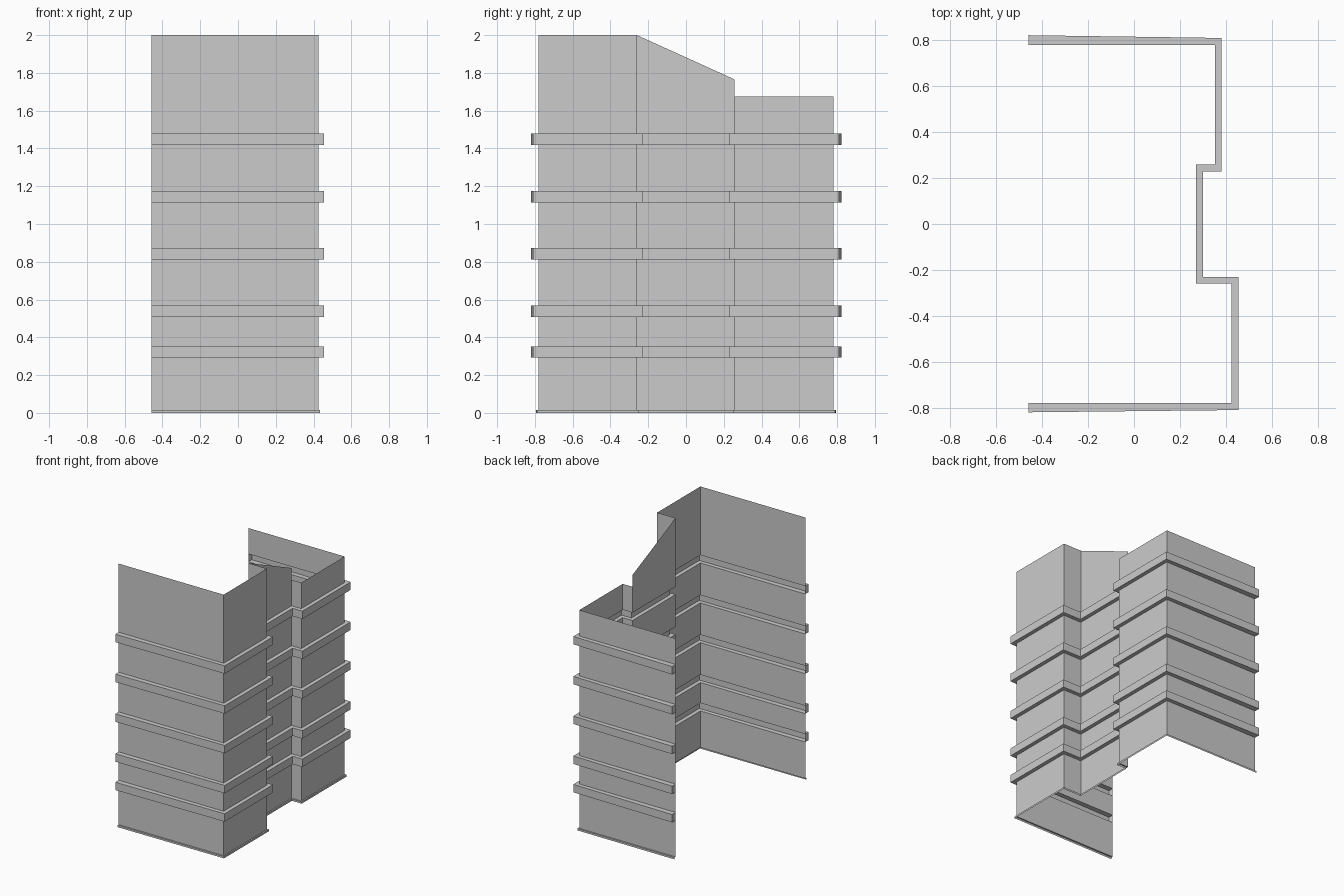
import bpy, bmesh
from mathutils import Vector

if "Cube" in bpy.data.objects:
    bpy.data.objects.remove(bpy.data.objects["Cube"])

# Plan of the facade, walked so that the outside is on the right
PLAN = [Vector(p) for p in [(-0.459, -0.78), (0.425, -0.78), (0.425, -0.26), (0.27, -0.26),
                            (0.27, 0.258), (0.352, 0.258), (0.352, 0.78), (-0.459, 0.78)]]
# Top height at the start and end of each wall
TOPS = [(2, 2), (2, 2), (2, 2), (2, 1.765), (1.675, 1.675), (1.675, 1.675), (1.675, 1.675)]
LEDGES = [(0.292, 0.352), (0.508, 0.568), (0.812, 0.872), (1.114, 1.174), (1.418, 1.478)]
BASE_TOP = 0.014
DEPTH = 0.03
SEGMENTS = range(len(PLAN) - 1)


def outward(a, b):
    d = (b - a).normalized()
    return Vector((d.y, -d.x))


def offset_plan(dist):
    """Mitred offset; the free ends stand out slightly further."""
    normals = [outward(PLAN[i], PLAN[i + 1]) for i in SEGMENTS]
    inner = [PLAN[i] + (normals[i - 1] + normals[i]) * dist for i in range(1, len(PLAN) - 1)]
    return [PLAN[0] + normals[0] * dist * 1.33, *inner, PLAN[-1] + normals[-1] * dist * 1.4]


def finish(name, quads):
    bm = bmesh.new()
    for q in quads:
        bm.faces.new([bm.verts.new(p) for p in q])
    bmesh.ops.remove_doubles(bm, verts=bm.verts, dist=0.0005)
    mesh = bpy.data.meshes.new(name)
    bm.to_mesh(mesh)
    bm.free()
    bpy.context.collection.objects.link(bpy.data.objects.new(name, mesh))


def sweep(name, profile, capped=False):
    """Sweep an (offset, height) profile along the plan."""
    rows = [[(p.x, p.y, z) for p in offset_plan(d)] for d, z in profile]
    quads = [(lo[i], lo[i + 1], hi[i + 1], hi[i])
             for lo, hi in zip(rows, rows[1:]) for i in SEGMENTS]
    if capped:
        quads.append([r[0] for r in reversed(rows)])
        quads.append([r[-1] for r in rows])
    finish(name, quads)


# Base strip, a tiny step at the ground
sweep("base_strip", [(0.01, 0), (0.01, BASE_TOP), (0, BASE_TOP)])

# Hollow ledges, open towards the inside
for n, (lo, hi) in enumerate(LEDGES, 1):
    sweep(f"ledge_{n}", [(0, lo), (DEPTH, lo), (DEPTH, hi), (0, hi)], capped=True)

# Wall bands between the ledges
starts = [BASE_TOP] + [hi for lo, hi in LEDGES[:-1]]
for n, (z, (lo, hi)) in enumerate(zip(starts, LEDGES), 1):
    sweep(f"wall_band_{n}", [(0, z), (0, lo)])

# Upper walls with stepped and sloping tops
z = LEDGES[-1][1]
finish("upper_wall", [((*PLAN[i], z), (*PLAN[i + 1], z),
                       (*PLAN[i + 1], TOPS[i][1]), (*PLAN[i], TOPS[i][0])) for i in SEGMENTS])
